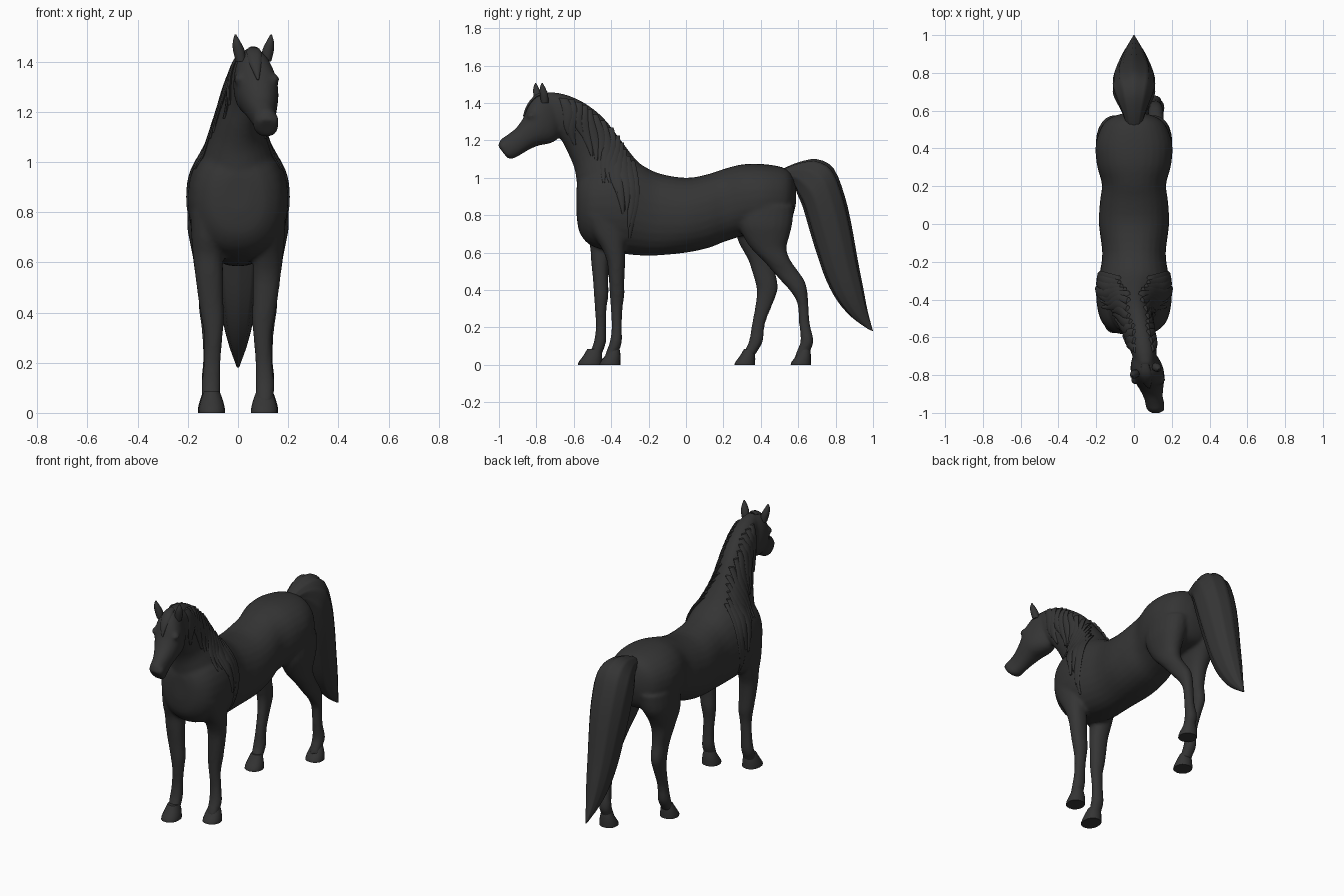
import bpy, bmesh, math
from mathutils import Vector
from mathutils.bvhtree import BVHTree

coat = bpy.data.materials.new("charcoal coat")
coat.diffuse_color = (0.035, 0.035, 0.035, 1)


def spline(rows, steps):
    """Smoothly interpolate rows of numbers (Catmull-Rom)."""
    out, n = [], len(rows)
    for i in range(n - 1):
        p = [rows[max(0, min(n - 1, i + k))] for k in (-1, 0, 1, 2)]
        for s in range(steps):
            t = s / steps
            out.append([b + 0.5 * t * (c - a + t * (2*a - 5*b + 4*c - d + t * (3*(b - c) + d - a)))
                        for a, b, c, d in zip(*p)])
    return out + [list(rows[-1])]


def loft(bm, rows, sides=20, steps=3, groove=0.0, power=2.2):
    """Rows: (y1, z1, y2, z2, x centre, half width); points 1 and 2 are opposite edges of a ring."""
    rings = []
    for y1, z1, y2, z2, xc, hw in spline(rows, steps):
        c = Vector((xc, (y1 + y2) / 2, (z1 + z2) / 2))
        v = Vector((0, (y2 - y1) / 2, (z2 - z1) / 2))
        ring = []
        for k in range(sides):
            a = 2 * math.pi * k / sides
            cs, sn = math.cos(a), math.sin(a)
            e = 2 / power
            r = 1 - groove * (k % 3 == 0)
            u = math.copysign(abs(cs) ** e, cs) * r
            w = math.copysign(abs(sn) ** e, sn) * r
            ring.append(bm.verts.new(c + v * w + Vector((max(hw, 0.002) * u, 0, 0))))
        rings.append(ring)
    for r, q in zip(rings, rings[1:]):
        for k in range(sides):
            j = (k + 1) % sides
            bm.faces.new((r[k], r[j], q[j], q[k]))
    bm.faces.new(rings[0][::-1])
    bm.faces.new(rings[-1])


def make(name, bm, angle=50):
    bmesh.ops.recalc_face_normals(bm, faces=bm.faces)
    me = bpy.data.meshes.new(name)
    bm.to_mesh(me)
    bm.free()
    me.materials.append(coat)
    me.shade_smooth()
    me.set_sharp_from_angle(angle=math.radians(angle))
    ob = bpy.data.objects.new(name, me)
    bpy.context.collection.objects.link(ob)
    return ob


bm = bmesh.new()
# torso: y, bottom, top, half width
torso = [(-.585, .80, .95, .05), (-.57, .71, 1.0, .115), (-.52, .645, 1.05, .17), (-.44, .615, 1.08, .195),
         (-.34, .595, 1.10, .20), (-.25, .585, 1.075, .18), (-.15, .585, 1.025, .168), (0, .60, 1.0, .186),
         (.12, .625, 1.02, .18), (.21, .66, 1.05, .17), (.31, .69, 1.073, .196), (.42, .71, 1.073, .203),
         (.52, .73, 1.055, .17), (.565, .78, 1.02, .12), (.588, .86, .95, .05)]
loft(bm, [(y, b, y, t, 0, w) for y, b, t, w in torso], 28)
# neck, bending towards +x
loft(bm, [(-.58, .86, -.20, 1.04, 0, .17), (-.585, .98, -.27, 1.10, 0, .135), (-.60, 1.06, -.355, 1.21, 0, .10),
          (-.635, 1.14, -.445, 1.325, .015, .082), (-.66, 1.19, -.55, 1.405, .035, .075),
          (-.69, 1.24, -.65, 1.447, .05, .07), (-.74, 1.30, -.735, 1.46, .06, .05)], 24)
# head, jaw edge then face edge
loft(bm, [(-.66, 1.30, -.71, 1.45, .055, .05), (-.685, 1.21, -.79, 1.445, .062, .078),
          (-.735, 1.182, -.84, 1.39, .072, .088), (-.79, 1.172, -.87, 1.32, .083, .077),
          (-.845, 1.147, -.91, 1.265, .094, .06), (-.89, 1.12, -.955, 1.23, .104, .049),
          (-.93, 1.10, -.99, 1.205, .112, .05), (-.955, 1.105, -1.005, 1.17, .116, .038)], 24)
# brow, eye and nostril bumps on both sides
for s in (-1, 1):
    for y, z, x, r in ((-.825, 1.33, .074 + s * .07, .022), (-.975, 1.17, .115 + s * .034, .017)):
        loft(bm, [(y - r * math.sin(a) * 1.2, z - r * math.cos(a), y + r * math.sin(a) * 1.2,
                   z - r * math.cos(a), x, r * math.sin(a)) for a in (.2, .8, 1.57, 2.3, 2.95)], 10, 1)
# hind legs: z, front and back edge of the rear-set leg, then of the forward-set leg, x, half width
hind = [(.85, .27, .578, .27, .578, .10, .098), (.75, .28, .568, .268, .56, .115, .088),
        (.68, .31, .55, .272, .52, .12, .072), (.62, .35, .537, .30, .49, .12, .06),
        (.56, .41, .558, .333, .477, .12, .052), (.50, .463, .60, .353, .477, .116, .044),
        (.45, .507, .634, .368, .487, .115, .042), (.40, .553, .648, .378, .49, .115, .039),
        (.33, .595, .654, .373, .465, .112, .032), (.22, .605, .662, .353, .422, .11, .029),
        (.13, .613, .682, .338, .412, .11, .036), (.08, .595, .667, .315, .387, .108, .034),
        (.04, .58, .65, .295, .36, .107, .034)]
loft(bm, [(r[1], r[0], r[2], r[0], r[5], r[6]) for r in hind])
loft(bm, [(r[3], r[0], r[4], r[0], -r[5], r[6]) for r in hind])
# front legs: z, front, back, x, half width; the -x leg stands further forward
fore = [(.80, -.55, -.32, .115, .075), (.70, -.50, -.32, .12, .066), (.63, -.455, -.325, .12, .06),
        (.55, -.422, -.325, .115, .056), (.45, -.412, -.33, .108, .05), (.37, -.407, -.33, .10, .045),
        (.30, -.402, -.34, .098, .036), (.20, -.397, -.343, .103, .034), (.12, -.408, -.343, .107, .038),
        (.07, -.427, -.36, .107, .036), (.04, -.435, -.37, .107, .036)]
for side, shift in ((1, 0), (-1, -.085)):
    rows = []
    for z, f, b, x, w in fore:
        d = shift * min(1, (.80 - z) / .25)
        rows.append((f + d, z, b + d, z, side * x, w))
    loft(bm, rows)
body = make("body", bm)
m = body.modifiers.new("blend", 'REMESH')
m.mode, m.voxel_size, m.use_smooth_shade = 'VOXEL', .011, True
m = body.modifiers.new("soften", 'SMOOTH')
m.factor, m.iterations = .5, 4

# hooves
for name, x, f, b in (("hind_hoof_right", .107, .56, .668), ("hind_hoof_left", -.107, .26, .37),
                      ("front_hoof_right", .105, -.462, -.35), ("front_hoof_left", -.105, -.578, -.448)):
    bm = bmesh.new()
    loft(bm, [(f, 0, b, 0, x, .053), (f + .004, .015, b, .015, x, .053), (f + .03, .05, b, .05, x, .045),
              (f + .05, .085, b - .005, .085, x, .032)], 16, 2)
    make(name, bm)

# ears
for name, x, y, lean in (("ear_right", .112, -.755, .02), ("ear_left", .012, -.79, -.022)):
    bm = bmesh.new()
    loft(bm, [(y - .02, 1.40, y + .02, 1.40, x, .02), (y - .027, 1.445, y + .018, 1.445, x + lean * .4, .023),
              (y - .027, 1.48, y + .004, 1.48, x + lean * .8, .015),
              (y - .016, 1.508, y - .012, 1.508, x + lean, .003)], 10)
    make(name, bm)

# tail
bm = bmesh.new()
loft(bm, [(.52, .98, .52, 1.05, 0, .04), (.57, .965, .60, 1.083, 0, .06), (.60, .90, .70, 1.10, 0, .09),
          (.625, .84, .79, 1.05, 0, .113), (.66, .72, .85, .90, 0, .112), (.70, .59, .887, .74, 0, .10),
          (.75, .45, .917, .57, 0, .083), (.81, .34, .948, .41, 0, .062), (.885, .255, .972, .285, 0, .036),
          (.975, .19, 1.0, .18, 0, .006)], 30, 3, .07)
make("tail", bm)

# mane locks draped over both sides of the neck
bpy.context.view_layer.update()
skin = BVHTree.FromObject(body, bpy.context.evaluated_depsgraph_get())
crest = spline([(-.66, 1.44), (-.55, 1.40), (-.45, 1.318), (-.36, 1.20), (-.29, 1.105)], 3)
bm = bmesh.new()
for side in (-1, 1):
    for i, (yr, zr) in enumerate(crest):
        t = i / (len(crest) - 1)
        length = .20 + .19 * t + .04 * math.sin(i * 2.3)
        rows = []
        for k in range(8):
            s = k / 7
            y = yr + .045 * s * (1 - t) + .012 * math.sin(5 * s + i)
            z = zr - .012 - length * s
            hit = skin.ray_cast(Vector((side, y, z)), Vector((-side, 0, 0)))[0]
            if hit is None:
                continue
            w = .006 + .024 * math.sin(math.pi * min(1, .25 + .75 * s))
            rows.append((y - w, z, y + w, z, hit.x + side * .001, .011 - .005 * s))
        if len(rows) > 2:
            loft(bm, rows, 8, 2)
make("mane", bm)

# forelock
bm = bmesh.new()
loft(bm, [(-.75, 1.435, -.74, 1.462, .06, .02), (-.795, 1.425, -.80, 1.448, .064, .03),
          (-.835, 1.38, -.85, 1.392, .07, .022), (-.862, 1.325, -.872, 1.33, .08, .004)], 10)
make("forelock", bm)
